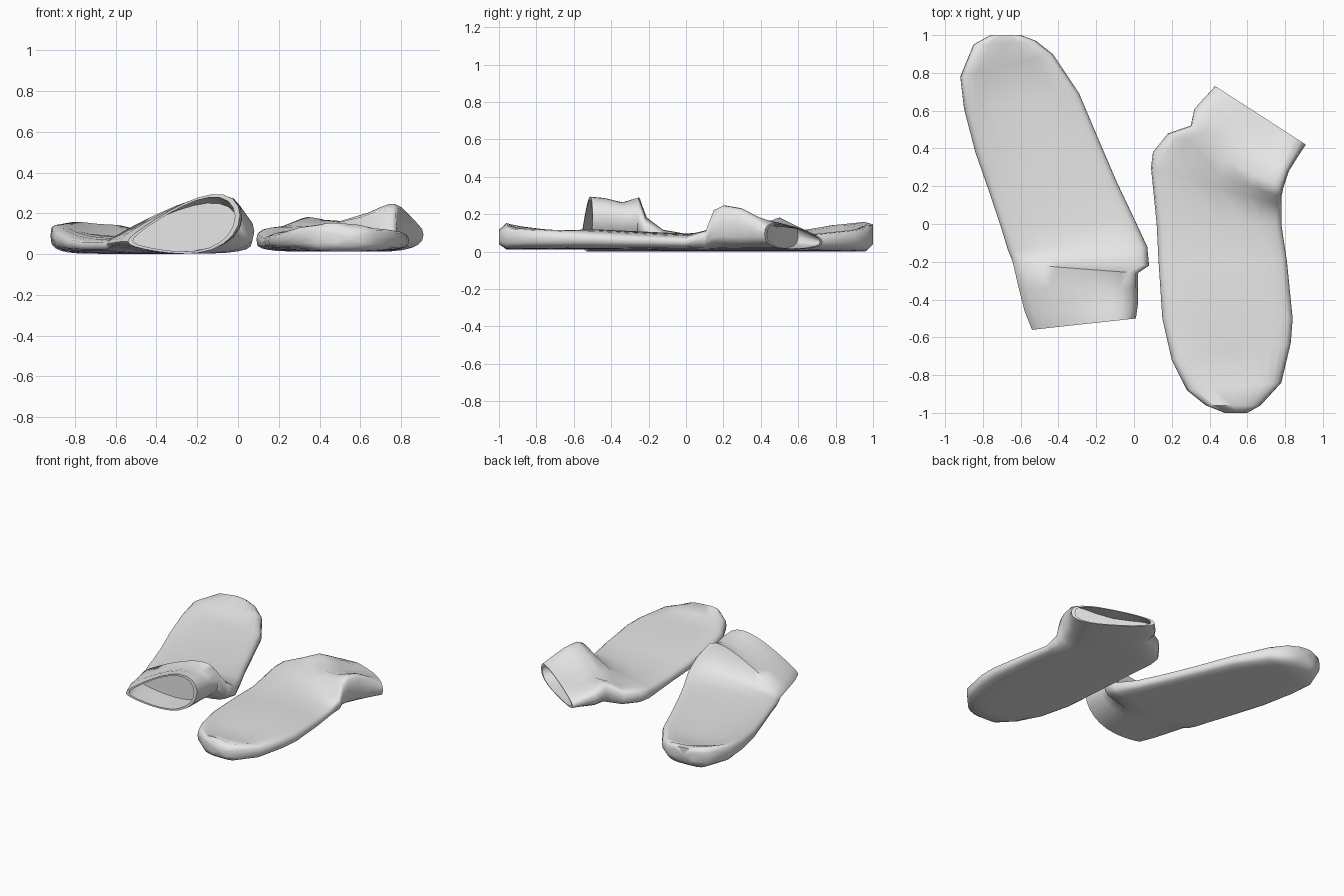
import bpy
import bmesh
import math
from mathutils import Vector

SIDES = 24

default_cube = bpy.data.objects.get("Cube")
if default_cube:
    bpy.data.objects.remove(default_cube, do_unlink=True)

# One plain cloth colour
cloth = bpy.data.materials.new("light_grey_cloth")
cloth.use_nodes = True
cloth.diffuse_color = (0.8, 0.8, 0.8, 1)
shader = cloth.node_tree.nodes["Principled BSDF"]
shader.inputs["Base Color"].default_value = cloth.diffuse_color
shader.inputs["Roughness"].default_value = 0.9


def signed_power(value, exponent):
    return math.copysign(abs(value) ** exponent, value)


def section(station, base):
    """Rounded, flattened cross-section spanning a left and a right edge point.

    The crown height slopes from one edge to the other, and the top can sag."""
    lx, ly, rx, ry, left_height, right_height, roundness, sag = station
    left, right = Vector((lx, ly, 0)), Vector((rx, ry, 0))
    points = []
    for i in range(SIDES):
        angle = math.tau * i / SIDES
        across = signed_power(math.cos(angle), roundness)
        lift = signed_power(math.sin(angle), roundness)
        blend = (across + 1) / 2
        height = left_height + (right_height - left_height) * blend
        point = left.lerp(right, blend)
        point.z = base + (height - base) * (lift + 1) / 2
        if lift > 0:
            point.z *= 1 - sag * lift * (1 - across * across)
        points.append(point)
    return points


def shrink(points, factor):
    """Pull a ring toward its middle to make the inner cloth layer."""
    middle = sum(points, Vector()) / len(points)
    return [middle.lerp(point, factor) for point in points]


def bridge(bm, first, second):
    for i in range(SIDES):
        j = (i + 1) % SIDES
        bm.faces.new((first[i], first[j], second[j], second[i]))


def close_end(bm, ring):
    middle = sum((vert.co for vert in ring), Vector()) / len(ring)
    hub = bm.verts.new(middle)
    for i in range(SIDES):
        bm.faces.new((ring[i], ring[(i + 1) % SIDES], hub))


def build_sock(name, base, lining_depth, stations):
    # Outer layer from toe to cuff, then the lining back into the opening
    outer = [section(s, 0.04 if i == 0 else base) for i, s in enumerate(stations)]
    lining = [shrink(ring, 0.91) for ring in reversed(outer[-lining_depth:])]
    bm = bmesh.new()
    rings = [[bm.verts.new(p) for p in ring] for ring in outer + lining]
    for first, second in zip(rings, rings[1:]):
        bridge(bm, first, second)
    close_end(bm, rings[0])
    close_end(bm, rings[-1])
    bmesh.ops.recalc_face_normals(bm, faces=bm.faces)
    mesh = bpy.data.meshes.new(name)
    bm.to_mesh(mesh)
    bm.free()
    mesh.materials.append(cloth)
    sock = bpy.data.objects.new(name, mesh)
    bpy.context.collection.objects.link(sock)

    # Soft cloth shading with a crisp rim
    bpy.ops.object.select_all(action="DESELECT")
    sock.select_set(True)
    bpy.context.view_layer.objects.active = sock
    bpy.ops.object.shade_smooth_by_angle(angle=math.radians(60))


# Each station: left x, y, right x, y, left height, right height, roundness, sag
# Sock with its toe at the back and a cuff standing open to the front
build_sock("right_sock", 0.002, 3, [
    (-.76, 1, -.6, 1, .15, .14, .6, 0),
    (-.85, .95, -.52, .97, .18, .15, .6, .1),
    (-.92, .78, -.43, .9, .18, .14, .6, .4),
    (-.9, .61, -.29, .69, .14, .11, .6, .3),
    (-.84, .38, -.18, .43, .1, .1, .6, .15),
    (-.77, .18, -.09, .22, .08, .1, .6, 0),
    (-.7, -.03, 0, .03, .08, .1, .6, 0),
    (-.67, -.13, .07, -.12, .08, .13, .6, 0),
    (-.65, -.18, .08, -.22, .08, .22, .7, 0),
    (-.64, -.21, .02, -.26, .1, .37, .9, 0),
    (-.61, -.34, .02, -.34, .11, .34, 1, 0),
    (-.58, -.46, .02, -.43, .12, .37, 1, 0),
    (-.54, -.56, .01, -.5, .12, .38, 1, 0),
])

# Sock with its toe at the front and a flattened cuff turned sideways
build_sock("left_sock", 0.012, 2, [
    (.48, -1, .6, -1, .12, .11, .6, 0),
    (.38, -.96, .67, -.96, .16, .14, .6, 0),
    (.28, -.88, .78, -.84, .16, .14, .6, .25),
    (.2, -.72, .83, -.63, .13, .13, .6, .15),
    (.15, -.5, .84, -.5, .12, .12, .6, 0),
    (.13, -.2, .81, -.2, .11, .1, .6, 0),
    (.12, 0, .78, 0, .1, .09, .6, 0),
    (.09, .3, .78, .1, .13, .13, .5, .1),
    (.1, .38, .78, .14, .14, .27, .5, .3),
    (.18, .48, .79, .19, .15, .3, .5, .3),
    (.3, .52, .82, .28, .21, .28, .5, .35),
    (.32, .61, .87, .36, .16, .23, .6, .3),
    (.43, .73, .91, .42, .09, .18, .8, 0),
])
